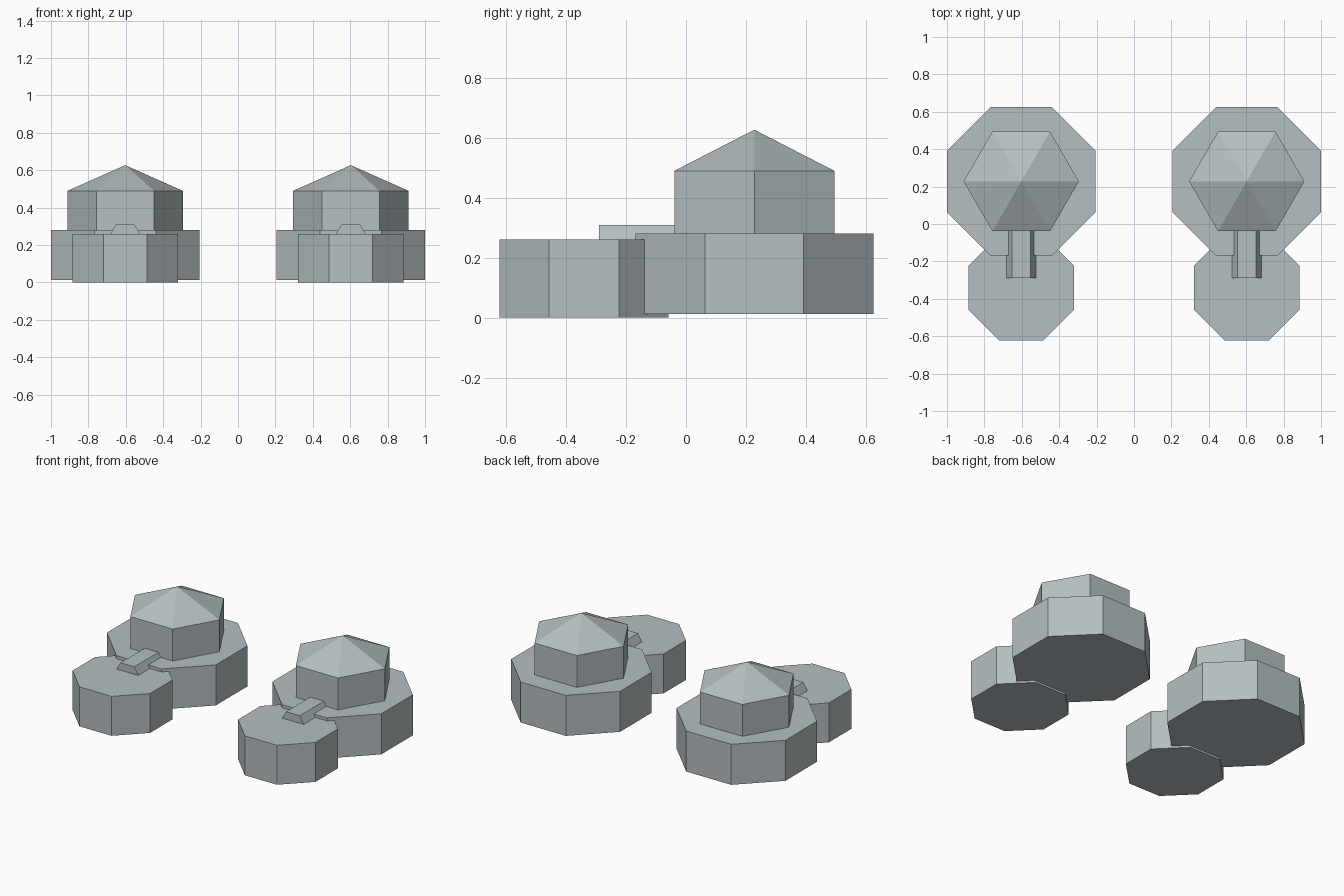
import bpy
import math
from mathutils import Matrix

default = bpy.data.objects.get("Cube")
if default:
    bpy.data.objects.remove(default, do_unlink=True)

# Single flat colour
grey = bpy.data.materials.new("pale_blue_grey")
grey.use_nodes = True
colour = (0.46, 0.52, 0.54, 1)
grey.diffuse_color = colour
grey.node_tree.nodes["Principled BSDF"].inputs["Base Color"].default_value = colour


def prism(name, sides, radius, x, y, bottom, top, turn=0.0, tip=None):
    """Upright or pointed prism with a corner at the given turn from +x."""
    bpy.ops.mesh.primitive_cone_add(
        vertices=sides, radius1=radius, radius2=radius if tip is None else tip,
        depth=top - bottom)
    obj = bpy.context.object
    # The primitive's first corner lies on +y
    obj.data.transform(Matrix.Rotation(turn - math.pi / 2, 4, "Z"))
    obj.location = (x, y, (bottom + top) / 2)
    obj.name = name
    obj.data.materials.append(grey)
    return obj


eighth = math.pi / 8
for side, x in (("left", 0.603), ("right", -0.603)):
    # Octagonal base and the smaller octagon in front of it
    prism(side + "_main_base", 8, 0.397 / math.cos(eighth), x, 0.228, 0.013, 0.28, eighth)
    prism(side + "_front_base", 8, 0.282 / math.cos(eighth), x, -0.341, 0, 0.26, eighth)
    # Hexagonal tower with pyramid roof
    prism(side + "_tower", 6, 0.308, x, 0.228, 0.27, 0.49)
    prism(side + "_roof", 6, 0.308, x, 0.228, 0.49, 0.627, tip=0)
    # Hexagonal beam lying flat side up across both bases
    beam = prism(side + "_beam", 6, 0.1, x, -0.045, 0, 0.49)
    beam.rotation_euler.x = math.pi / 2
    beam.location.z = 0.223
